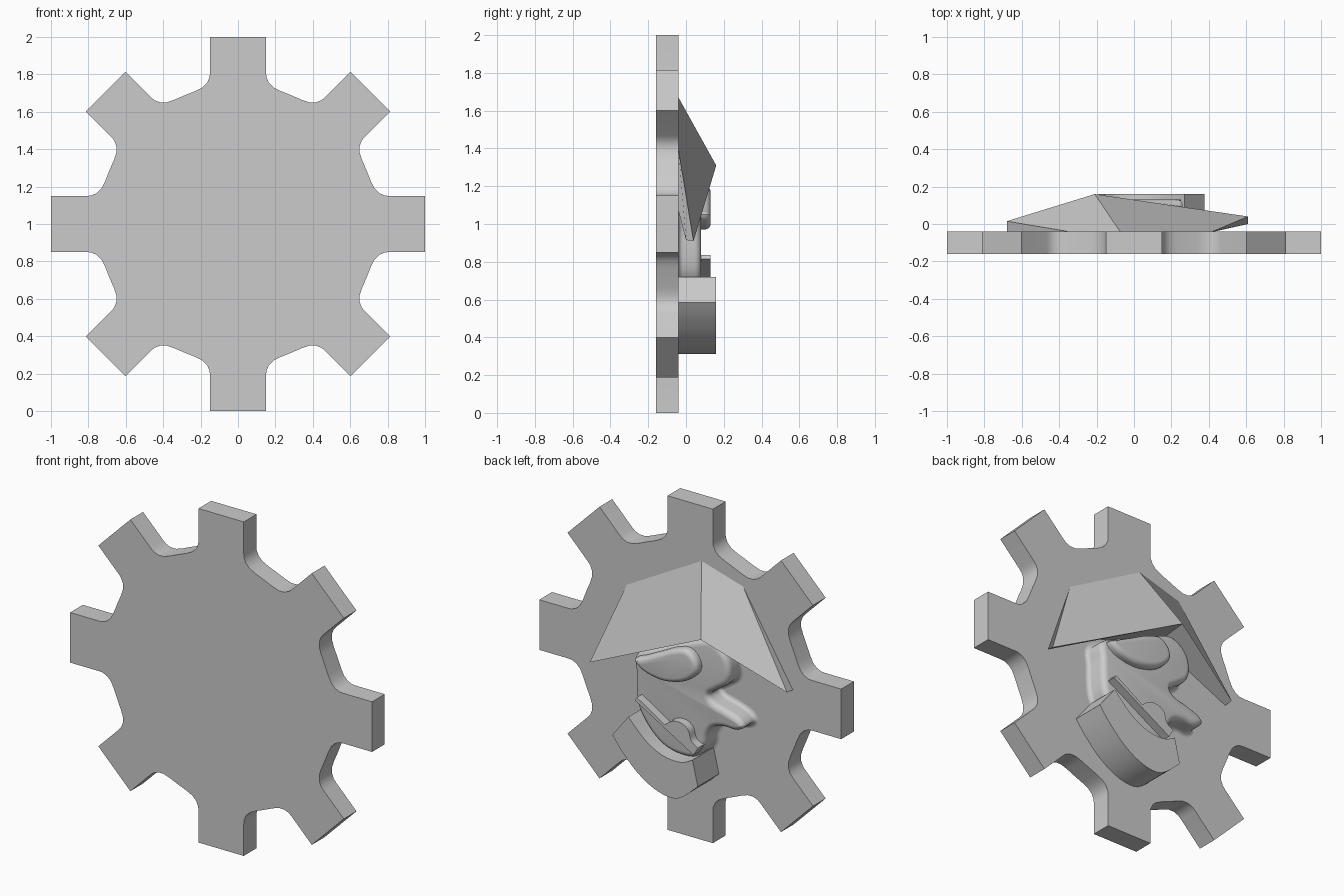
import bpy, bmesh, math

if "Cube" in bpy.data.objects:
    bpy.data.objects.remove(bpy.data.objects["Cube"], do_unlink=True)

GREY = (0.6, 0.6, 0.6, 1)
mat = bpy.data.materials.new("plain_grey")
mat.use_nodes = True
mat.diffuse_color = GREY
mat.node_tree.nodes["Principled BSDF"].inputs["Base Color"].default_value = GREY

BACK = -0.04    # rear surface of the gear disc


def finish(name, bm, smooth=True):
    bmesh.ops.recalc_face_normals(bm, faces=bm.faces)
    mesh = bpy.data.meshes.new(name)
    bm.to_mesh(mesh)
    bm.free()
    mesh.materials.append(mat)
    obj = bpy.data.objects.new(name, mesh)
    bpy.context.collection.objects.link(obj)
    if smooth:
        bpy.ops.object.select_all(action='DESELECT')
        obj.select_set(True)
        bpy.context.view_layer.objects.active = obj
        bpy.ops.object.shade_smooth_by_angle(angle=math.radians(32))
    return obj


def curve_through(pts, steps=4, closed=True):
    """Catmull-Rom curve through x,z points."""
    out, n = [], len(pts)
    for i in range(n if closed else n - 1):
        if closed:
            a, b, c, d = (pts[(i + k) % n] for k in (-1, 0, 1, 2))
        else:
            a, b, c, d = (pts[min(max(i + k, 0), n - 1)] for k in (-1, 0, 1, 2))
        for s in range(steps):
            t = s / steps
            out.append(tuple(0.5 * (2 * q + (r - p) * t + (2 * p - 5 * q + 4 * r - w) * t * t
                                    + (3 * q - p - 3 * r + w) * t ** 3)
                             for p, q, r, w in zip(a, b, c, d)))
    return out if closed else out + [pts[-1]]


def loft(name, outline, profile, smooth=True):
    """Stack the x,z outline along y; profile holds (outward offset, y)."""
    n = len(outline)
    area = sum(outline[i - 1][0] * outline[i][1] - outline[i][0] * outline[i - 1][1]
               for i in range(n))
    side = 1 if area > 0 else -1
    normals = []
    for i in range(n):
        (ax, az), (bx, bz) = outline[i - 1], outline[(i + 1) % n]
        length = math.hypot(bx - ax, bz - az) or 1
        normals.append((side * (bz - az) / length, side * (ax - bx) / length))
    bm = bmesh.new()
    rings = [[bm.verts.new((x + nx * off, y, z + nz * off))
              for (x, z), (nx, nz) in zip(outline, normals)] for off, y in profile]
    for low, high in zip(rings, rings[1:]):
        for i in range(n):
            bm.faces.new((low[i - 1], low[i], high[i], high[i - 1]))
    bm.faces.new(rings[0])
    bm.faces.new(rings[-1])
    return finish(name, bm, smooth)


def rounded(base, top, radius, flare=0.0):
    """Profile with a rounded upper edge and an optional flared foot."""
    quarter = [math.radians(18 * k) for k in range(6)]
    foot = [(flare * (1 - math.sin(a)), base + flare * (1 - math.cos(a))) for a in quarter]
    crown = [(radius * (math.cos(a) - 1), top + radius * (math.sin(a) - 1)) for a in quarter]
    return (foot if flare else [(0, base)]) + crown


# Gear disc: one tooth with filleted roots, repeated eight times
half = [(0.23, 0.71), (0.19, 0.73), (0.165, 0.755), (0.152, 0.785), (0.15, 0.81), (0.15, 1)]
tooth = [(-0.285, 0.688)] + [(-u, v) for u, v in half] + half[::-1]
gear = []
for k in range(8):
    c, s = math.cos(k * math.pi / 4), math.sin(k * math.pi / 4)
    gear += [(u * c + v * s, 1 - u * s + v * c) for u, v in tooth]
loft("gear_disc", gear, [(0, -0.16), (0, BACK)])

# Pointed hat: two sloping panels, thin ends and an arched underside
hat = {
    "apex": (-0.075, BACK, 1.67), "brim": (-0.21, 0.16, 1.31),
    "left_top": (0.42, BACK, 1.395), "left_tip": (0.61, 0.04, 0.91),
    "left_under": (0.61, 0.0, 0.915), "left_root": (0.43, BACK, 1.07),
    "right_top": (-0.35, BACK, 1.59), "right_tip": (-0.68, 0.015, 1.065),
    "right_root": (-0.68, BACK, 1.06), "inner": (-0.2, BACK, 1.28),
}
bm = bmesh.new()
v = {key: bm.verts.new(co) for key, co in hat.items()}
for loop in ("apex left_top left_tip brim", "apex brim right_tip right_top",
             "left_top left_root left_under left_tip", "right_top right_tip right_root",
             "brim left_tip left_under", "brim left_under left_root inner",
             "brim inner right_root right_tip",
             "apex right_top right_root inner left_root left_top"):
    bm.faces.new([v[key] for key in loop.split()])
finish("hat", bm, smooth=False)

# Head in profile with forehead, nose and jaw
head = [(0.28, 0.8), (0.285, 0.95), (0.28, 1.06), (0.1, 1.15), (-0.1, 1.24), (-0.22, 1.27),
        (-0.31, 1.21), (-0.34, 1.12), (-0.32, 1.04), (-0.25, 0.985), (-0.2, 0.945),
        (-0.23, 0.905), (-0.32, 0.88), (-0.4, 0.85), (-0.43, 0.81), (-0.38, 0.775),
        (-0.3, 0.775), (-0.23, 0.755), (-0.19, 0.7), (-0.17, 0.62), (-0.1, 0.54),
        (0.05, 0.54), (0.16, 0.6), (0.25, 0.71)]
loft("head", curve_through(head), rounded(BACK, 0.08, 0.035, 0.025))

# Raised eye under the brim
eye = [(0.26, 1.05), (0.21, 1.0), (0.12, 0.975), (0.03, 0.975), (-0.08, 1.01), (-0.155, 1.08),
       (-0.15, 1.15), (-0.09, 1.2), (0, 1.18), (0.1, 1.13), (0.2, 1.08)]
loft("eye", curve_through(eye), rounded(0.06, 0.13, 0.03))

# Upper lip: slanted bar with a bump
bump = [(0.05, 0.72), (0.0, 0.755), (-0.06, 0.76), (-0.105, 0.73), (-0.125, 0.67), (-0.17, 0.64)]
lip = [(-0.14, 0.59), (0.25, 0.815), (0.235, 0.835)] + curve_through(bump, closed=False)
loft("lip", lip, [(0, BACK), (0, 0.13)])

# Crescent beard around the chin
outer = [(0.376, 0.585), (0.31, 0.5), (0.2, 0.395), (0.07, 0.325), (-0.06, 0.32), (-0.19, 0.425)]
inner = [(-0.155, 0.575), (-0.075, 0.54), (0.044, 0.55), (0.157, 0.61), (0.27, 0.72)]
beard = curve_through(outer, closed=False) + curve_through(inner, closed=False)
loft("beard", beard, [(0, BACK), (0, 0.16)])
